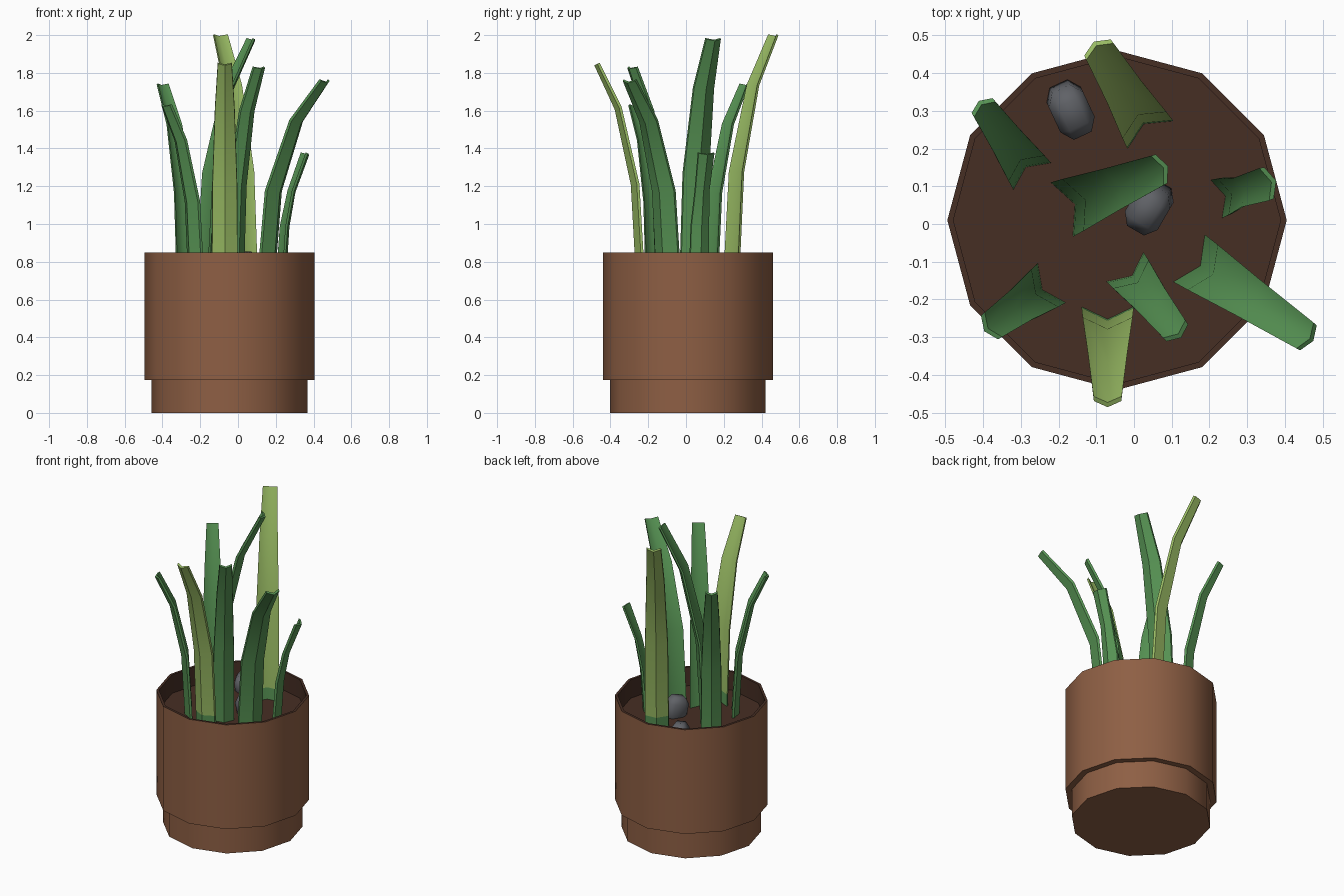
import bpy, bmesh, math
from mathutils import Vector, Matrix

if "Cube" in bpy.data.objects:
    bpy.data.objects.remove(bpy.data.objects["Cube"])


def material(name, rgb):
    lin = [(c / 255 / 12.92) if c < 11 else ((c / 255 + 0.055) / 1.055) ** 2.4 for c in rgb]
    m = bpy.data.materials.new(name)
    m.diffuse_color = (*lin, 1)
    m.use_nodes = True
    m.node_tree.nodes["Principled BSDF"].inputs["Base Color"].default_value = m.diffuse_color
    return m


CLAY = material("clay brown", (142, 95, 68))
SOIL = material("dark soil", (70, 46, 36))
GREEN = material("leaf green", (86, 146, 83))
LIGHT = material("light leaf green", (152, 186, 99))
STONE = material("stone grey", (96, 98, 103))


def finish(bm, name, mats, angle):
    me = bpy.data.meshes.new(name)
    bm.to_mesh(me)
    bm.free()
    for m in mats:
        me.materials.append(m)
    ob = bpy.data.objects.new(name, me)
    bpy.context.collection.objects.link(ob)
    bpy.ops.object.select_all(action='DESELECT')
    ob.select_set(True)
    bpy.context.view_layer.objects.active = ob
    bpy.ops.object.shade_smooth_by_angle(angle=math.radians(angle))
    return ob


def bridge(bm, rings):
    """Connect successive closed rings with quads."""
    n = len(rings[0])
    return [[bm.faces.new((a[j], a[(j + 1) % n], b[(j + 1) % n], b[j])) for j in range(n)]
            for a, b in zip(rings, rings[1:])]


CX, CY, SIDES, SOIL_Z = -0.045, 0.01, 12, 0.73


def circle(bm, r, z):
    return [bm.verts.new((CX + r * math.cos(math.tau * i / SIDES),
                          CY + r * math.sin(math.tau * i / SIDES), z)) for i in range(SIDES)]


# Pot: stepped twelve-sided wall, with a dark rim and inside
bm = bmesh.new()
profile = [(0.412, 0), (0.412, 0.175), (0.45, 0.175), (0.45, 0.85), (0.434, 0.85), (0.434, SOIL_Z)]
rings = [circle(bm, r, z) for r, z in profile]
bands = bridge(bm, rings)
for band in bands[3:]:
    for f in band:
        f.material_index = 1
bm.faces.new(list(reversed(rings[0])))
finish(bm, "pot", [CLAY, SOIL], 35)

# Soil disc
bm = bmesh.new()
bm.faces.new(circle(bm, 0.434, SOIL_Z))
finish(bm, "soil", [SOIL], 35)


# Leaf: folded V section swept along a path that bends outward
def leaf(name, base, tip, width, tip_width, mat, mids=((0.43, 0.12), (0.79, 0.51))):
    b, t = Vector(base), Vector(tip[:2])
    height = tip[2] - SOIL_Z
    out = (t - b).normalized()
    side = Vector((-out.y, out.x))
    t0 = 0.075 / height
    path = [(-0.02, 0, 1), (t0, mids[0][1] * t0 / mids[0][0], 1),
            (*mids[0], 0.96), (*mids[1], 0.76), (1, 1, tip_width / width)]
    pts = [Vector((*(b + (t - b) * o), SOIL_Z + height * h)) for h, o, _ in path]
    bm = bmesh.new()
    rings = []
    for i, (p, (_, _, s)) in enumerate(zip(pts, path)):
        d = (pts[min(i + 1, 4)] - pts[max(i - 1, 0)]).normalized()
        across = Vector((*side, 0))
        back = d.cross(across)
        if back.dot(Vector((*out, 0))) < 0:
            back = -back
        if i < 2:
            back = Vector((*out, 0))
        w, dep, th = width * s / 2, width * s * 0.24, 0.014
        section = [(-w, -dep / 2), (0, dep / 2), (w, -dep / 2),
                   (w * 0.97, -dep / 2 + th), (0, dep / 2 + th), (-w * 0.97, -dep / 2 + th)]
        rings.append([bm.verts.new(p + across * u + back * v) for u, v in section])
    bands = bridge(bm, rings)
    for f in bands[0]:
        f.material_index = 1
    for r in (rings[0], rings[-1]):
        bm.faces.new((r[0], r[1], r[4], r[5]))
        bm.faces.new((r[1], r[2], r[3], r[4]))
    bmesh.ops.recalc_face_normals(bm, faces=bm.faces)
    finish(bm, name, [mat, GREEN], 52)


leaf("front_light_leaf", (-0.07, -0.235), (-0.07, -0.465, 1.85), 0.138, 0.075, LIGHT)
leaf("back_light_leaf", (0.035, 0.25), (-0.095, 0.465, 2.0), 0.142, 0.085, LIGHT)
leaf("centre_leaf", (-0.175, 0.045), (0.07, 0.145, 1.98), 0.155, 0.085, GREEN)
leaf("back_left_leaf", (-0.278, 0.138), (-0.4, 0.31, 1.74), 0.122, 0.07, GREEN)
leaf("right_small_leaf", (0.23, 0.07), (0.355, 0.108, 1.375), 0.105, 0.09, GREEN,
     ((0.4, 0.14), (0.69, 0.42)))
leaf("front_right_leaf", (0.16, -0.1), (0.46, -0.3, 1.76), 0.15, 0.082, GREEN)
leaf("front_centre_leaf", (-0.015, -0.125), (0.112, -0.285, 1.83), 0.125, 0.075, GREEN)
leaf("front_left_leaf", (-0.23, -0.165), (-0.38, -0.272, 1.63), 0.128, 0.08, GREEN)


# Stones: small rounded blocks half sunk in the soil
def stone(name, loc, size, turn):
    bm = bmesh.new()
    bmesh.ops.create_cube(bm, size=1)
    bmesh.ops.bevel(bm, geom=bm.edges[:], offset=0.24, segments=1, affect='EDGES')
    bmesh.ops.transform(bm, verts=bm.verts, matrix=Matrix.Translation(loc)
                        @ Matrix.Rotation(math.radians(turn), 4, 'Z')
                        @ Matrix.Rotation(math.radians(12), 4, 'X')
                        @ Matrix.Diagonal((*size, 1)))
    finish(bm, name, [STONE], 60)


stone("back_stone", (-0.168, 0.303, 0.76), (0.1, 0.14, 0.14), 25)
stone("centre_stone", (0.04, 0.045, 0.77), (0.1, 0.13, 0.16), -30)
